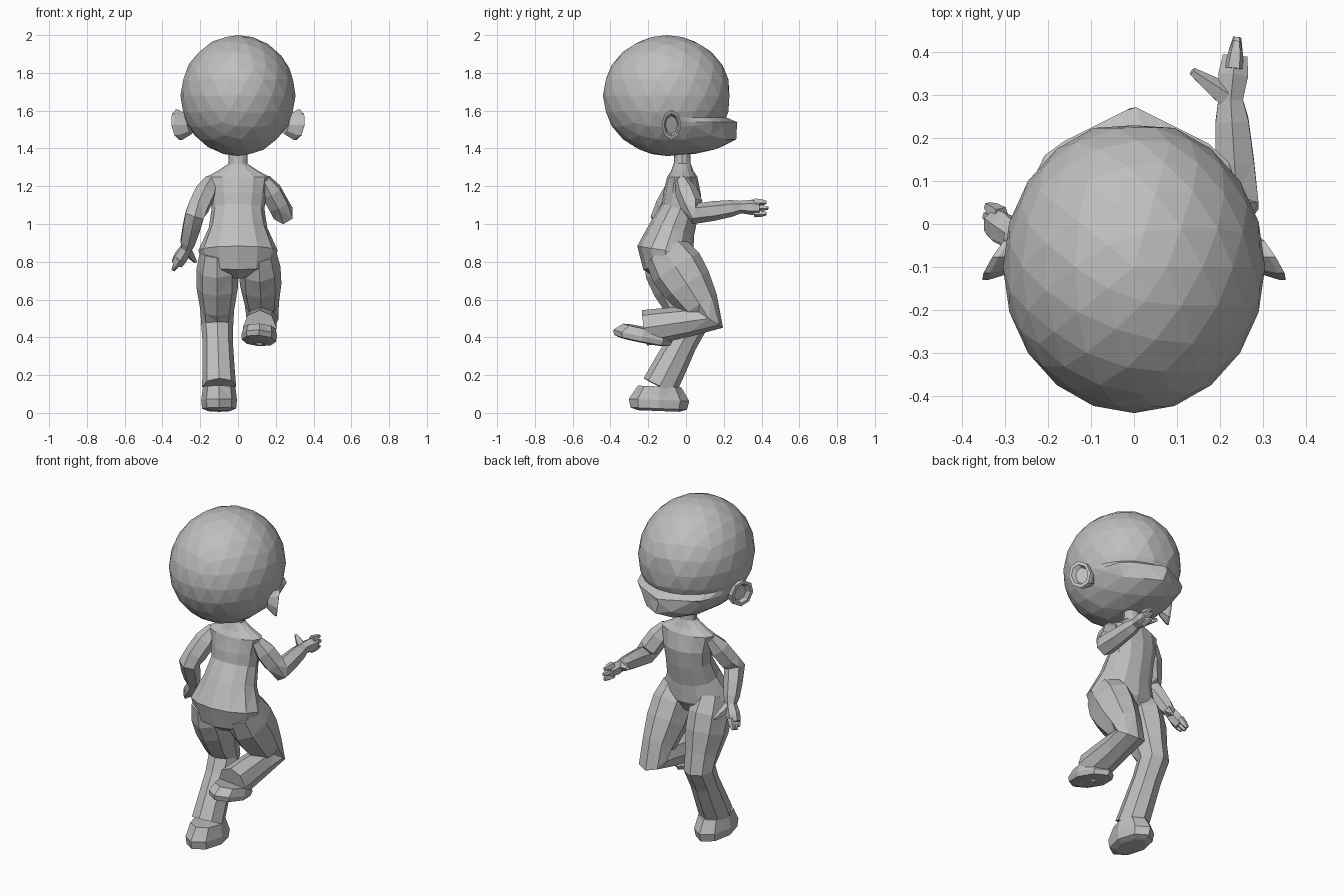
import bpy, bmesh, math
from mathutils import Vector

cube = bpy.data.objects.get("Cube")
if cube:
    bpy.data.objects.remove(cube)

GREY = (.52, .52, .52, 1)
clay = bpy.data.materials.new("plain_grey")
clay.use_nodes = True
clay.diffuse_color = GREY
clay.node_tree.nodes["Principled BSDF"].inputs["Base Color"].default_value = GREY


def finish(name, bm):
    """Turn an edited mesh into a flat-shaded grey object."""
    bmesh.ops.triangulate(bm, faces=bm.faces[:])
    bmesh.ops.recalc_face_normals(bm, faces=bm.faces[:])
    mesh = bpy.data.meshes.new(name)
    bm.to_mesh(mesh)
    bm.free()
    mesh.materials.append(clay)
    bpy.context.collection.objects.link(bpy.data.objects.new(name, mesh))


def skin(name, rings, sides):
    """Bridge rings given as (centre, radius vector u, radius vector v)."""
    bm = bmesh.new()
    angles = [math.tau * i / sides for i in range(sides)]
    loops = [[bm.verts.new(centre + u * math.cos(a) + v * math.sin(a)) for a in angles]
             for centre, u, v in rings]
    for low, high in zip(loops, loops[1:]):
        for i in range(sides):
            bm.faces.new((low[i - 1], low[i], high[i], high[i - 1]))
    bm.faces.new(loops[0])
    bm.faces.new(loops[-1])
    finish(name, bm)


def tube(name, points, depths, widths, sides=8):
    """Sweep an oval along points; every ring stands square to the path."""
    rings = []
    last = len(points) - 1
    for i, (point, depth, width) in enumerate(zip(points, depths, widths)):
        along = points[min(i + 1, last)] - points[max(i - 1, 0)]
        u = along.cross(Vector((1, 0, 0))).normalized()
        v = along.cross(u).normalized()
        rings.append((point, u * depth, v * width))
    skin(name, rings, sides)


def between(start, end, *fractions):
    return [start.lerp(end, f) for f in fractions]


def build_head():
    """Faceted ball with a flat face, a brow crease, a pointed muzzle and a full jaw."""
    bm = bmesh.new()
    bmesh.ops.create_icosphere(bm, subdivisions=3, radius=1)
    brow, lip = -.36, -.44
    for height in (brow, lip):
        bmesh.ops.bisect_plane(bm, geom=bm.verts[:] + bm.edges[:] + bm.faces[:],
                               plane_co=(0, 0, height), plane_no=(0, 0, 1))
    for vert in bm.verts:
        x, y, z = vert.co
        if z > brow - .01:
            y = min(y, .97)
        elif y > 0:
            y = max(y, min(y * (1 - .8 * z), 1.1 - .45 * abs(x)))
        vert.co = (.305 * x, .34 * y - .1, .32 * z + 1.68)
    finish("head", bm)


def build_ear(name, side):
    """Cupped oval: stalk, outer rim, inner rim and sunken bowl."""
    u = Vector((side * .033, -.053, 0))
    v = Vector((side * .01, 0, .08))
    cup = [(.25, .6), (.305, 1), (.32, 1), (.32, .75), (.3, .6)]
    skin(name, [(Vector((side * x, -.077, 1.525)), u * size, v * size) for x, size in cup], 8)


def build_leg(name, hip, knee, ankle, sole):
    """Thigh and shin in one sweep, then a foot flaring out to the sole."""
    path = between(hip, knee, 0, .25, .5, .8, 1) + between(knee, ankle, .3, .7, 1)
    tube(name, path, (.12, .145, .135, .105, .09, .08, .09, .095),
         (.09, .11, .11, .09, .085, .08, .085, .09))
    tube(name + "_foot", between(ankle, sole, 0, .55, .9, 1),
         (.115, .16, .15, .11), (.085, .095, .09, .06))


def build_arm(name, shoulder, elbow, wrist, tip, thumb, across):
    """Upper arm, forearm and palm, then a thumb and three fingers."""
    path = between(shoulder, elbow, 0, .35, .75, 1) + between(elbow, wrist, .4, .8, 1)
    path += between(wrist, tip, .4, .7)
    radii = (.035, .06, .06, .058, .052, .044, .033, .04, .033)
    tube(name, path, radii, radii, 6)
    digit = (.03, .02, .01)
    tube(name + "_thumb", between(wrist, thumb, .1, .6, 1), digit, digit, 5)
    finger = (.022, .018, .01)
    for i in (-1, 0, 1):
        reach = between(wrist, tip, .5, .75, 1 - abs(i) * .06)
        tube(f"{name}_finger_{i + 2}", [p + across * i for p in reach], finger, finger, 5)


build_head()
for side, label in ((1, "left"), (-1, "right")):
    build_ear(label + "_ear", side)

# Neck, shoulders, chest, waist, hips and seat
spine = [(-.02, 1.4), (-.02, 1.32), (-.02, 1.28), (-.02, 1.25), (-.02, 1.16),
         (-.03, 1.08), (-.07, .98), (-.11, .86), (-.1, .79), (-.08, .74)]
tube("torso", [Vector((0, y, z)) for y, z in spine],
     (.04, .045, .06, .08, .1, .1, .12, .15, .13, .08),
     (.05, .05, .11, .165, .15, .14, .155, .21, .19, .08), 12)

# One leg raised behind, the other standing
build_leg("left_leg", Vector((.11, -.11, .86)), Vector((.13, .12, .5)),
          Vector((.115, -.22, .45)), Vector((.11, -.235, .375)))
build_leg("right_leg", Vector((-.11, -.11, .86)), Vector((-.11, .03, .47)),
          Vector((-.1, -.14, .14)), Vector((-.1, -.145, .01)))

# One arm reaching ahead, the other swung behind and hanging
build_arm("left_arm", Vector((.14, -.025, 1.235)), Vector((.24, .05, 1.055)),
          Vector((.225, .29, 1.09)), Vector((.24, .435, 1.085)),
          Vector((.135, .355, 1.12)), Vector((0, 0, .03)))
build_arm("right_arm", Vector((-.14, -.025, 1.235)), Vector((-.23, -.13, 1.045)),
          Vector((-.275, -.03, .87)), Vector((-.345, .02, .755)),
          Vector((-.225, .055, .8)), Vector((0, .025, 0)))
